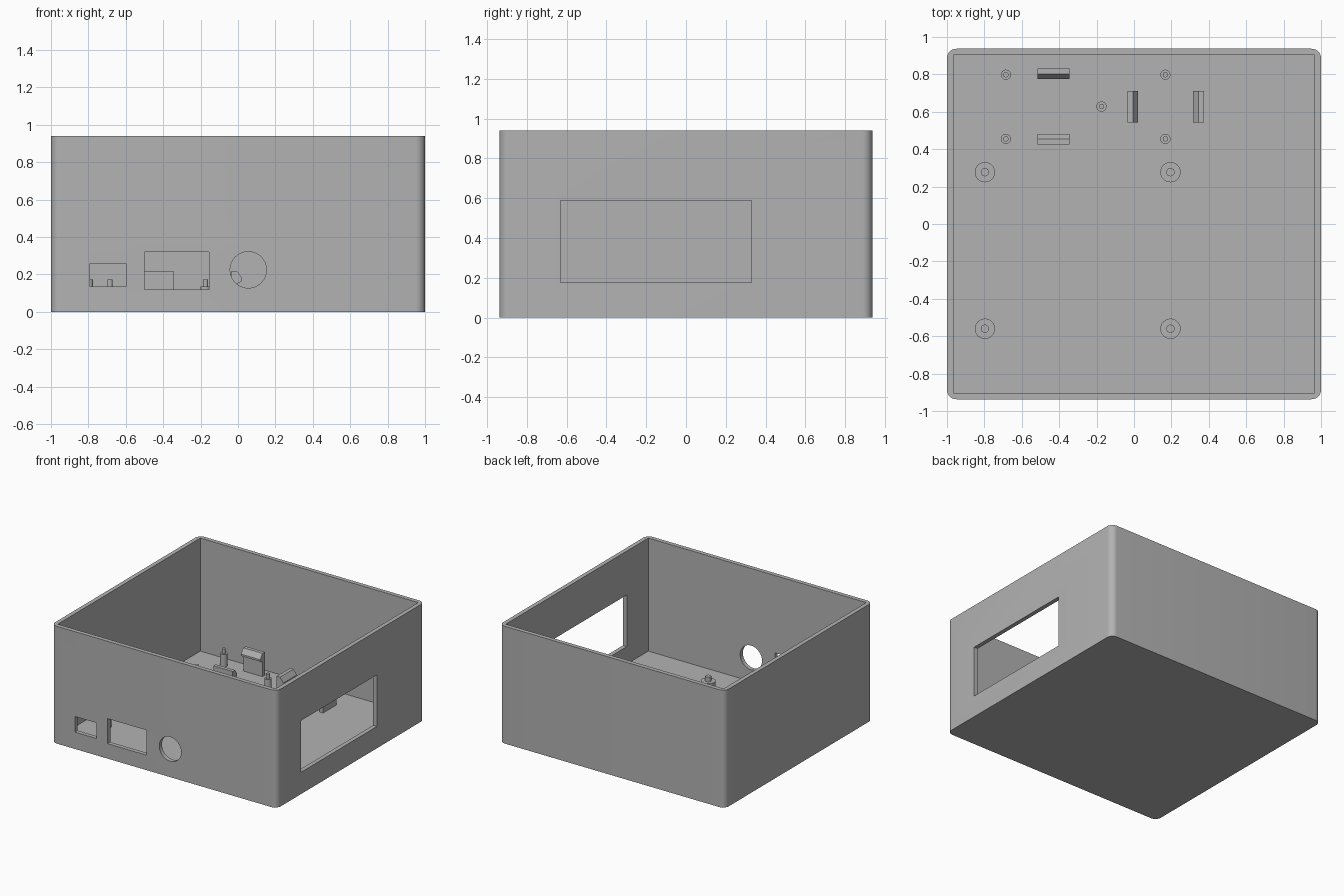
import bpy, bmesh
from math import radians, pi
from mathutils import Matrix, Vector

if "Cube" in bpy.data.objects:
    bpy.data.objects.remove(bpy.data.objects["Cube"])

HX, HY, HEIGHT = 1.0, 0.937, 0.94
WALL = 0.034

grey = bpy.data.materials.new("plain grey")
grey.use_nodes = True
COLOUR = (0.45, 0.45, 0.45, 1)
grey.diffuse_color = COLOUR
grey.node_tree.nodes["Principled BSDF"].inputs["Base Color"].default_value = COLOUR


def finish(name, bm):
    bmesh.ops.recalc_face_normals(bm, faces=bm.faces[:])
    mesh = bpy.data.meshes.new(name)
    bm.to_mesh(mesh)
    bm.free()
    mesh.materials.append(grey)
    ob = bpy.data.objects.new(name, mesh)
    bpy.context.collection.objects.link(ob)
    return ob


def box(name, low, high, radius=0):
    low, high = Vector(low), Vector(high)
    bm = bmesh.new()
    bmesh.ops.create_cube(bm, size=1)
    bmesh.ops.scale(bm, vec=high - low, verts=bm.verts[:])
    bmesh.ops.translate(bm, vec=(low + high) / 2, verts=bm.verts[:])
    if radius:
        upright = [e for e in bm.edges
                   if abs(e.verts[0].co.z - e.verts[1].co.z) > 0.01]
        bmesh.ops.bevel(bm, geom=upright, offset=radius, segments=8,
                        profile=0.5, affect='EDGES')
    return finish(name, bm)


def cylinder(name, centre, radius, depth, turn=0, sides=48):
    bm = bmesh.new()
    place = Matrix.Translation(centre) @ Matrix.Rotation(turn, 4, 'X')
    bmesh.ops.create_cone(bm, cap_ends=True, segments=sides, radius1=radius,
                          radius2=radius, depth=depth, matrix=place)
    return finish(name, bm)


def smooth(ob):
    bpy.ops.object.select_all(action='DESELECT')
    ob.select_set(True)
    bpy.context.view_layer.objects.active = ob
    bpy.ops.object.shade_smooth_by_angle(angle=radians(30))


def cut(ob, cutter):
    mod = ob.modifiers.new("cut", 'BOOLEAN')
    mod.operation = 'DIFFERENCE'
    mod.solver = 'EXACT'
    mod.object = cutter
    bpy.context.view_layer.objects.active = ob
    bpy.ops.object.modifier_apply(modifier=mod.name)
    bpy.data.objects.remove(cutter)


# Open-topped case with rounded upright corners
case = box("case", (-HX, -HY, 0), (HX, HY, HEIGHT), 0.05)
cut(case, box("cavity", (WALL - HX, WALL - HY, WALL),
              (HX - WALL, HY - WALL, HEIGHT + 0.1)))

# Front ports and the large side window
cut(case, box("small_port", (-0.79, -1, 0.135), (-0.6, -0.85, 0.26)))
cut(case, box("wide_port", (-0.5, -1, 0.12), (-0.155, -0.85, 0.32)))
cut(case, cylinder("round_port", (0.055, -0.92, 0.225), 0.097, 0.14, pi / 2, 64))
cut(case, box("side_window", (0.9, -0.63, 0.175), (1.1, 0.33, 0.588)))
smooth(case)


# Standoffs with locating pins
def standoff(name, x, y, radius, pin_radius, base_top=0.135, pin_top=0.172):
    floor = WALL - 0.005
    for part, r, low, top in (("base", radius, floor, base_top),
                              ("pin", pin_radius, base_top - 0.005, pin_top)):
        smooth(cylinder(f"{name}_{part}", (x, y, (low + top) / 2), r, top - low))


for x in (-0.797, 0.195):
    for y in (-0.56, 0.277):
        standoff("large_standoff", x, y, 0.054, 0.022)
for x in (-0.685, 0.168):
    for y in (0.455, 0.798):
        standoff("small_standoff", x, y, 0.027, 0.014)
standoff("centre_standoff", -0.174, 0.628, 0.027, 0.014)

# Snap clips: a hooked profile (outward, up) extruded sideways
HOOK = [(0, 0.03), (0.03, 0.03), (0.03, 0.15), (0.058, 0.165),
        (0.058, 0.18), (0.03, 0.22), (0, 0.22)]


def clip(name, x, y, angle, width=0.17):
    bm = bmesh.new()
    face = bm.faces.new([bm.verts.new((u, -width / 2, z)) for u, z in HOOK])
    side = bmesh.ops.extrude_face_region(bm, geom=[face])["geom"]
    bmesh.ops.translate(bm, vec=(0, width, 0),
                        verts=[g for g in side if isinstance(g, bmesh.types.BMVert)])
    bm.transform(Matrix.Translation((x, y, 0))
                 @ Matrix.Rotation(radians(angle), 4, 'Z'))
    finish(name, bm)


clip("left_pair_front_clip", -0.43, 0.424, 90)
clip("left_pair_back_clip", -0.43, 0.832, -90)
clip("right_pair_inner_clip", -0.036, 0.627, 0)
clip("right_pair_outer_clip", 0.374, 0.627, 180)
